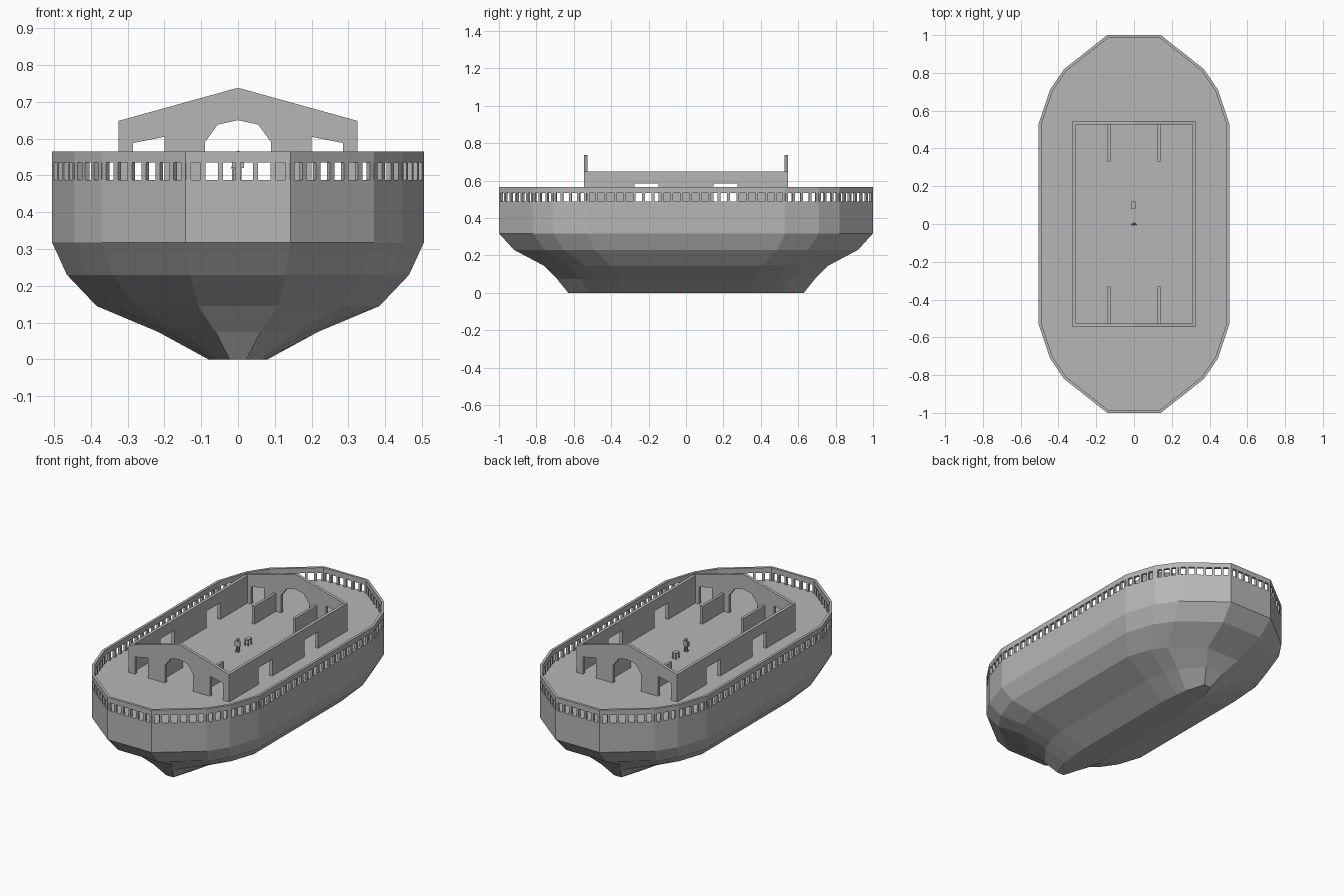
import bpy, bmesh, math
from mathutils import Vector, Matrix

if "Cube" in bpy.data.objects:
    bpy.data.objects.remove(bpy.data.objects["Cube"])

grey = bpy.data.materials.new("plain grey")
grey.diffuse_color = (0.47, 0.47, 0.47, 1)
grey.use_nodes = True
grey.node_tree.nodes["Principled BSDF"].inputs["Base Color"].default_value = grey.diffuse_color
DECK = 0.488


def finish(bm, name):
    bmesh.ops.recalc_face_normals(bm, faces=bm.faces)
    me = bpy.data.meshes.new(name)
    bm.to_mesh(me)
    bm.free()
    me.materials.append(grey)
    ob = bpy.data.objects.new(name, me)
    bpy.context.collection.objects.link(ob)
    return ob


def box(bm, centre, size, angle=0.0):
    m = (Matrix.Translation(centre) @ Matrix.Rotation(angle, 4, 'Z')
         @ Matrix.Diagonal((*size, 1)))
    bmesh.ops.create_cube(bm, size=1, matrix=m)


def extrude_profile(name, pts, place, offset):
    """Fill a closed profile and give it thickness."""
    bm = bmesh.new()
    f = bm.faces.new([bm.verts.new(place(a, z)) for a, z in pts])
    r = bmesh.ops.extrude_face_region(bm, geom=[f])
    bmesh.ops.translate(bm, vec=offset,
                        verts=[v for v in r["geom"] if isinstance(v, bmesh.types.BMVert)])
    bmesh.ops.triangulate(bm, faces=[f for f in bm.faces if len(f.verts) > 4])
    return finish(bm, name)


# Deck outline, one quadrant mirrored four ways
q = [(0.505, 0.53), (0.445, 0.71), (0.37, 0.82), (0.142, 1.0)]
half = q + [(-x, y) for x, y in reversed(q)]
outline = half + [(-x, -y) for x, y in half]

# Hull: scaled outlines lofted from keel to deck
bm = bmesh.new()
rings = []
for z, sx, sy in [(0, .158, .63), (.075, .43, .69), (.145, .76, .76),
                  (.23, .92, .92), (.318, 1, 1), (DECK, 1, 1)]:
    rings.append([bm.verts.new((x * sx, y * sy, z)) for x, y in outline])
n = len(outline)
for a, b in zip(rings, rings[1:]):
    for i in range(n):
        j = (i + 1) % n
        bm.faces.new((a[i], a[j], b[j], b[i]))
bm.faces.new(rings[0])
bm.faces.new(rings[-1])
finish(bm, "hull")

# Top rail: mitred ring following the outline
T = 0.015
inner = []
for i in range(n):
    p0, p, p1 = (Vector(outline[k % n]) for k in (i - 1, i, i + 1))
    d0, d1 = (p - p0).normalized(), (p1 - p).normalized()
    n0, n1 = Vector((-d0.y, d0.x)), Vector((-d1.y, d1.x))
    inner.append(p + (n0 + n1) * T / (1 + n0.dot(n1)))
bm = bmesh.new()
loops = [[bm.verts.new((p[0], p[1], z)) for p in pts]
         for pts, z in ((outline, .535), (outline, .565), (inner, .565), (inner, .535))]
for k in range(4):
    a, b = loops[k], loops[(k + 1) % 4]
    for i in range(n):
        j = (i + 1) % n
        bm.faces.new((a[i], a[j], b[j], b[i]))
finish(bm, "top_rail")

# Rail posts, evenly spaced along each straight run
bm = bmesh.new()
for i in range(n):
    a, b = Vector(outline[i]), Vector(outline[(i + 1) % n])
    d = b - a
    u = d.normalized()
    inward = Vector((-u.y, u.x)) * T / 2
    count = max(2, round(d.length / 0.05))
    for k in range(count + 1):
        s = min(max(k * d.length / count, 0.008), d.length - 0.008)
        p = a + u * s + inward
        box(bm, (p.x, p.y, (DECK + .536) / 2), (0.014, T, .536 - DECK),
            math.atan2(u.y, u.x))
finish(bm, "rail_posts")

# Cabin end walls: gable with an arch and two side doorways
side = [(.325, DECK), (.325, .648)]
openings = [(0, .65), (.055, .638), (.09, .59), (.09, DECK), (.2, DECK),
            (.2, .605), (.285, .588), (.285, DECK)]
right = openings + side
gable = right + [(0, .738)] + [(-x, z) for x, z in reversed(right[1:])]
for s, nm in ((-1, "front"), (1, "back")):
    extrude_profile(nm + "_gable_wall", gable,
                    lambda a, z: (a, s * .545, z), (0, -s * .018, 0))

# Cabin side walls with two doorways each
run = [(.148, DECK), (.148, .585), (.275, .585), (.275, DECK), (.527, DECK), (.527, .648)]
wall = run + [(-y, z) for y, z in reversed(run)]
for s, nm in ((-1, "left"), (1, "right")):
    extrude_profile(nm + "_side_wall", wall,
                    lambda a, z: (s * .325, a, z), (-s * .018, 0, 0))

# Interior partitions
bm = bmesh.new()
for sx in (-1, 1):
    for sy in (-1, 1):
        box(bm, (sx * .132, sy * .43, DECK + .052), (.016, .2, .104))
finish(bm, "partitions")

# Small standing figure
bm = bmesh.new()
for s in (-1, 1):
    box(bm, (s * .006, 0, DECK + .017), (.008, .01, .034))
    box(bm, (s * .006, -.004, DECK + .003), (.008, .018, .006))
    box(bm, (s * .014, -.003, DECK + .046), (.005, .008, .028))
box(bm, (0, 0, DECK + .047), (.022, .012, .03))
bmesh.ops.create_icosphere(bm, subdivisions=1, radius=.01,
                           matrix=Matrix.Translation((0, 0, DECK + .07)))
finish(bm, "figure")

# Small table behind the figure
bm = bmesh.new()
box(bm, (-.004, .1, DECK + .034), (.026, .036, .008))
for sx in (-1, 1):
    for sy in (-1, 1):
        box(bm, (-.004 + sx * .01, .1 + sy * .014, DECK + .016), (.005, .005, .032))
finish(bm, "small_table")
